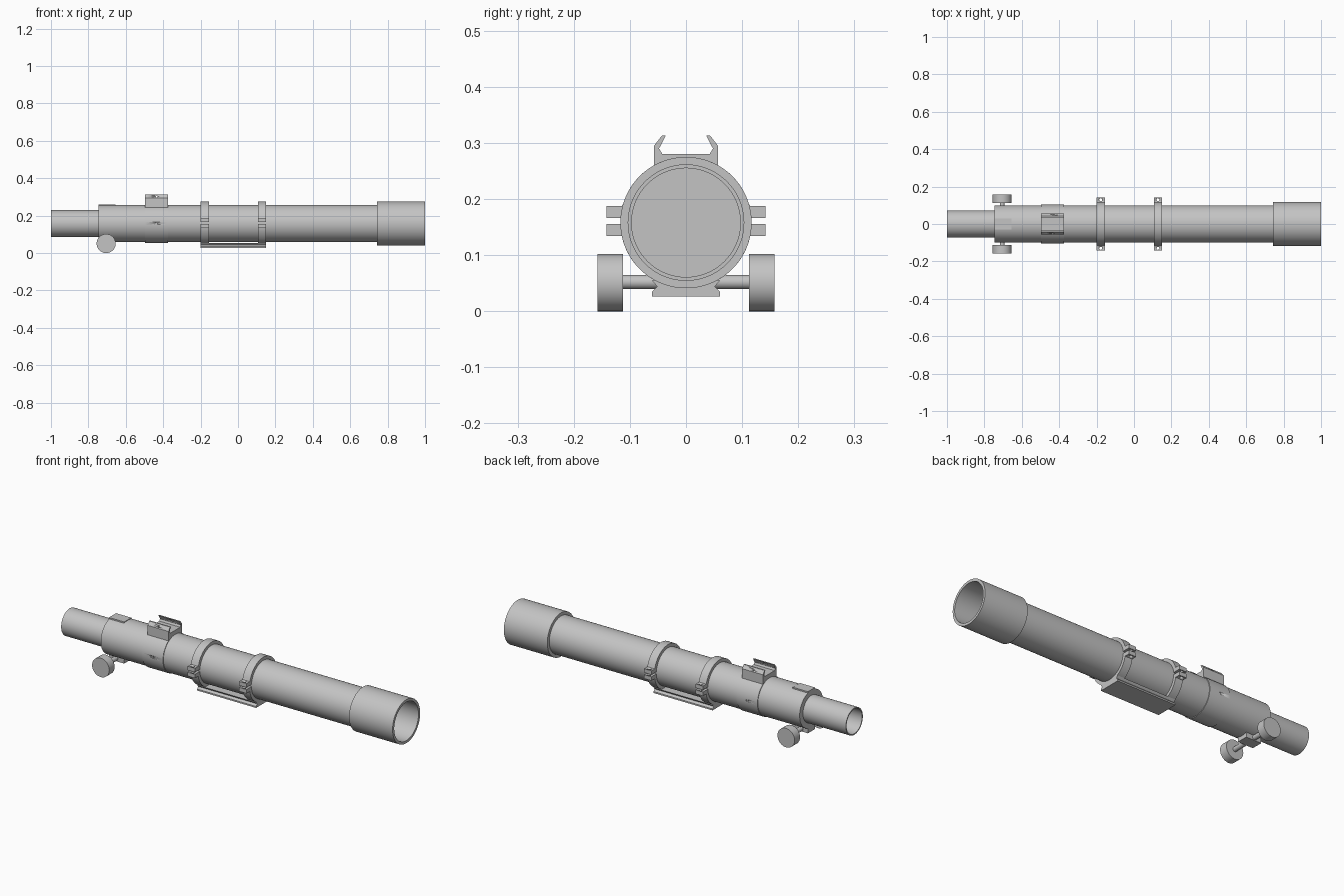
import bpy, bmesh, math
from mathutils import Matrix, Vector

cube = bpy.data.objects.get("Cube")
if cube:
    bpy.data.objects.remove(cube)

AXIS = 0.158          # height of the optical axis
TUBE_R = 0.1

grey = bpy.data.materials.new("plain_grey")
grey.use_nodes = True
grey.diffuse_color = (0.55, 0.55, 0.55, 1)
grey.node_tree.nodes["Principled BSDF"].inputs["Base Color"].default_value = (0.55, 0.55, 0.55, 1)


def finish(name, bm):
    bmesh.ops.recalc_face_normals(bm, faces=bm.faces)
    mesh = bpy.data.meshes.new(name)
    bm.to_mesh(mesh)
    bm.free()
    mesh.materials.append(grey)
    obj = bpy.data.objects.new(name, mesh)
    bpy.context.collection.objects.link(obj)
    bpy.ops.object.select_all(action='DESELECT')
    obj.select_set(True)
    bpy.context.view_layer.objects.active = obj
    bpy.ops.object.shade_smooth_by_angle(angle=math.radians(30))
    return obj


def lathe(name, profile, closed=True, steps=72):
    """Spin (x, radius) points about the optical axis."""
    bm = bmesh.new()
    verts = [bm.verts.new((x, 0, AXIS + r)) for x, r in profile]
    pairs = list(zip(verts, verts[1:])) + ([(verts[-1], verts[0])] if closed else [])
    edges = [bm.edges.new(p) for p in pairs]
    bmesh.ops.spin(bm, geom=verts + edges, cent=(0, 0, AXIS), axis=(1, 0, 0),
                   angle=math.tau, steps=steps, use_merge=True)
    bmesh.ops.remove_doubles(bm, verts=bm.verts, dist=1e-5)
    return finish(name, bm)


def extrude(name, profile, x0, x1):
    """Extrude a (y, z) outline along x."""
    bm = bmesh.new()
    face = bm.faces.new([bm.verts.new((x0, y, z)) for y, z in profile])
    moved = bmesh.ops.extrude_face_region(bm, geom=[face], use_keep_orig=True)
    bmesh.ops.translate(bm, vec=(x1 - x0, 0, 0),
                        verts=[v for v in moved["geom"] if isinstance(v, bmesh.types.BMVert)])
    return finish(name, bm)


def cylinder(name, centre, radius, depth, axis, sides=48):
    bm = bmesh.new()
    turn = Vector((0, 0, 1)).rotation_difference(Vector(axis)).to_matrix().to_4x4()
    bmesh.ops.create_cone(bm, cap_ends=True, segments=sides, radius1=radius, radius2=radius,
                          depth=depth, matrix=Matrix.Translation(centre) @ turn)
    return finish(name, bm)


def drill(obj, centre, radius, depth, axis):
    cutter = cylinder("cutter", centre, radius, depth, axis, 16)
    cutter.hide_render = True
    bpy.context.view_layer.objects.active = obj
    mod = obj.modifiers.new("hole", 'BOOLEAN')
    mod.operation = 'DIFFERENCE'
    mod.solver = 'EXACT'
    mod.object = cutter
    bpy.ops.object.modifier_apply(modifier=mod.name)
    bpy.data.objects.remove(cutter)


def mirrored(half):
    return half + [(-y, z) for y, z in reversed(half)]


def box(name, x0, x1, y, z0, z1):
    return extrude(name, mirrored([(y, z0), (y, z1)]), x0, x1)


# Optical tube, dew shield and draw tube
lathe("main_tube", [(-0.745, 0.07), (-0.745, TUBE_R), (0.76, TUBE_R), (0.76, 0.097),
                    (-0.72, 0.097), (-0.72, 0.07)])
lathe("dew_shield", [(0.742, 0.099), (0.742, 0.117), (1, 0.117), (1, 0.103), (0.76, 0.103), (0.76, 0.099)])
lathe("draw_tube", [(-1, 0.066), (-1, 0.072), (-0.72, 0.072), (-0.72, 0.066)])
cylinder("objective_lens", (0.72, 0, AXIS), 0.0975, 0.01, (1, 0, 0), 72)
cylinder("draw_tube_end", (-0.73, 0, AXIS), 0.068, 0.01, (1, 0, 0), 72)

# Collar that carries the finder shoe
collar = lathe("finder_collar", [(-0.497, 0.098), (-0.497, 0.1035), (-0.373, 0.1035), (-0.373, 0.098)])
for side in (-1, 1):
    drill(collar, (-0.435, side * 0.104, AXIS), 0.006, 0.008, (0, 1, 0))

# Finder shoe with inward-leaning jaws
shoe = extrude("finder_shoe", mirrored([
    (0.057, 0.235), (0.057, 0.295), (0.043, 0.313), (0.036, 0.313),
    (0.048, 0.29), (0.042, 0.28)]), -0.497, -0.373)
drill(shoe, (-0.435, 0, 0.302), 0.005, 0.2, (0, 1, 0))

# Tube rings, each two half rings with drilled clamp lugs
LUG_Y, LUG_IN, LUG_OUT, RING_R = 0.142, 0.0055, 0.0265, 0.117
for name, x0 in (("rear", -0.2), ("front", 0.106)):
    x1 = x0 + 0.044
    for part, sign in (("upper", 1), ("lower", -1)):
        a0 = math.asin(LUG_OUT / RING_R)
        a1 = math.asin(LUG_IN / TUBE_R)
        n = 40
        outer = [(a0 + (math.pi - 2 * a0) * i / n) for i in range(n + 1)]
        inner = [(math.pi - a1 - (math.pi - 2 * a1) * i / n) for i in range(n + 1)]
        pts = [(LUG_Y, LUG_IN), (LUG_Y, LUG_OUT)]
        pts += [(RING_R * math.cos(a), RING_R * math.sin(a)) for a in outer]
        pts += [(-LUG_Y, LUG_OUT), (-LUG_Y, LUG_IN)]
        pts += [(TUBE_R * math.cos(a), TUBE_R * math.sin(a)) for a in inner]
        # the gap sits slightly above the axis
        ring = extrude(f"{name}_ring_{part}", [(y, AXIS + 0.003 * (abs(z) < 0.03) + sign * z)
                                               for y, z in pts], x0, x1)
        for side in (-1, 1):
            drill(ring, ((x0 + x1) / 2, side * 0.13, AXIS + sign * 0.016), 0.008, 0.06, (0, 0, 1))

# Dovetail bar under the rings
extrude("dovetail_bar", mirrored([
    (0.061, 0.026), (0.061, 0.034), (0.051, 0.044), (0.061, 0.055)]), -0.2, 0.15)

# Focuser: top plate, pinion housing, shaft and knobs
box("focuser_top_plate", -0.745, -0.655, 0.03, 0.24, 0.2605)
box("pinion_housing", -0.745, -0.655, 0.03, 0.037, 0.075)
cylinder("focus_shaft", (-0.705, 0, 0.052), 0.0125, 0.24, (0, 1, 0), 32)
for name, side in (("right", -1), ("left", 1)):
    cylinder(f"focus_knob_{name}", (-0.705, side * 0.135, 0.051), 0.051, 0.046, (0, 1, 0))
